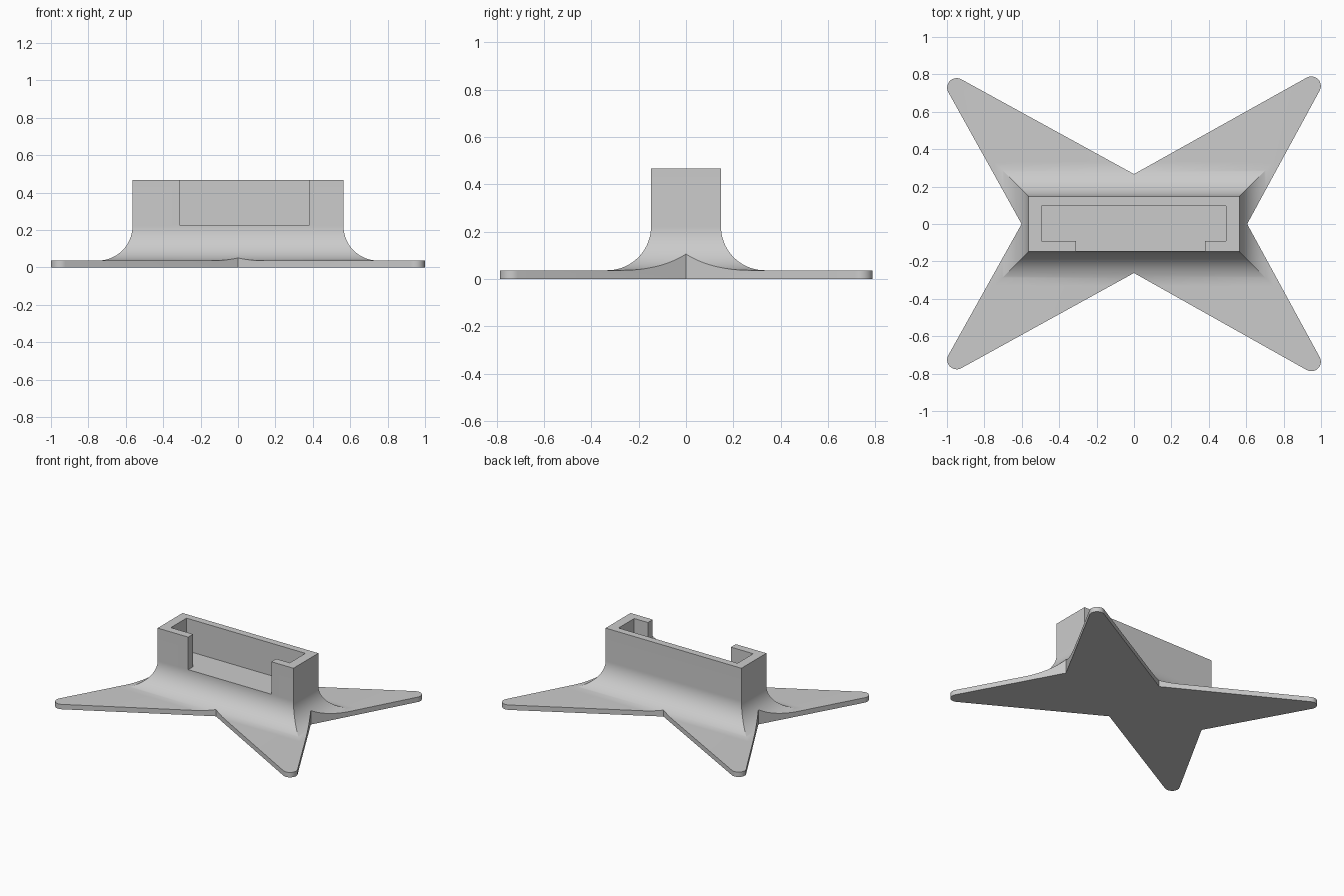
import bpy, bmesh, math
from math import cos, sin, radians
from mathutils import Vector

if "Cube" in bpy.data.objects:
    bpy.data.objects.remove(bpy.data.objects["Cube"], do_unlink=True)

PLATE, TOP, FILLET = 0.037, 0.468, 0.185
HALF_X, HALF_Y = 0.564, 0.148
TIP_R = 0.051

grey = bpy.data.materials.new("plain_grey")
grey.use_nodes = True
grey.diffuse_color = (0.6, 0.6, 0.6, 1)
grey.node_tree.nodes["Principled BSDF"].inputs["Base Color"].default_value = (0.6, 0.6, 0.6, 1)


def loft(name, rings):
    """Closed solid through equal-length rings of 3D points, bottom to top."""
    bm = bmesh.new()
    loops = [[bm.verts.new(p) for p in ring] for ring in rings]
    n = len(loops[0])
    for low, high in zip(loops, loops[1:]):
        for i in range(n):
            j = (i + 1) % n
            bm.faces.new((low[i], low[j], high[j], high[i]))
    bm.faces.new(loops[0][::-1])
    bm.faces.new(loops[-1])
    bmesh.ops.recalc_face_normals(bm, faces=bm.faces)
    mesh = bpy.data.meshes.new(name)
    bm.to_mesh(mesh)
    bm.free()
    mesh.materials.append(grey)
    obj = bpy.data.objects.new(name, mesh)
    bpy.context.collection.objects.link(obj)
    return obj


def prism(name, outline, z0, z1):
    return loft(name, [[(x, y, z) for x, y in outline] for z in (z0, z1)])


def rectangle(hx, hy, z):
    return [(-hx, -hy, z), (hx, -hy, z), (hx, hy, z), (-hx, hy, z)]


def apply_boolean(target, cutter, operation):
    mod = target.modifiers.new(operation.lower(), "BOOLEAN")
    mod.object, mod.operation, mod.solver = cutter, operation, "EXACT"
    bpy.context.view_layer.objects.active = target
    bpy.ops.object.modifier_apply(modifier=mod.name)
    bpy.data.objects.remove(cutter, do_unlink=True)


def rounded_star(notches, tips, steps=14):
    """Four-pointed outline: straight edges tangent to a round at each tip."""
    points = []
    for k, tip in enumerate(tips):
        before, after = Vector(notches[k]), Vector(notches[(k + 1) % 4])
        c = Vector(tip)

        def tangent(p, side):
            d = p - c
            return math.atan2(d.y, d.x) + side * math.acos(TIP_R / d.length)

        start, end = tangent(before, 1), tangent(after, -1)
        sweep = (end - start) % (2 * math.pi)
        points.append(tuple(before))
        for i in range(steps + 1):
            a = start + sweep * i / steps
            points.append((c.x + TIP_R * cos(a), c.y + TIP_R * sin(a)))
    return points


# Holder block flaring with a concave fillet into a flat base sheet
rings = [rectangle(1.2, 1.1, 0), rectangle(1.2, 1.1, PLATE)]
for i in range(33):
    a = radians(90 * i / 32)
    flare = FILLET * (1 - sin(a))
    rings.append(rectangle(HALF_X + flare, HALF_Y + flare, PLATE + FILLET * (1 - cos(a))))
rings.append(rectangle(HALF_X, HALF_Y, TOP))
stand = loft("star_footed_holder", rings)

# Trim everything to the star-shaped foot outline
star = rounded_star(
    notches=[(0.605, 0), (0, 0.267), (-0.601, 0), (0, -0.262)],
    tips=[(0.948, 0.738), (-0.948, 0.729), (-0.948, -0.726), (0.948, -0.736)])
apply_boolean(stand, prism("star_trim", star, -0.2, 1), "INTERSECT")

# Open-topped pocket with an off-centre front opening
pocket = [(-0.495, -0.09), (-0.31, -0.09), (-0.31, -0.4), (0.38, -0.4),
          (0.38, -0.09), (0.493, -0.09), (0.493, 0.096), (-0.495, 0.096)]
apply_boolean(stand, prism("pocket_cutter", pocket, 0.224, 1), "DIFFERENCE")

# Smooth fillet with crisp edges
bpy.ops.object.select_all(action="DESELECT")
stand.select_set(True)
bpy.context.view_layer.objects.active = stand
bpy.ops.object.shade_smooth_by_angle(angle=radians(20))
